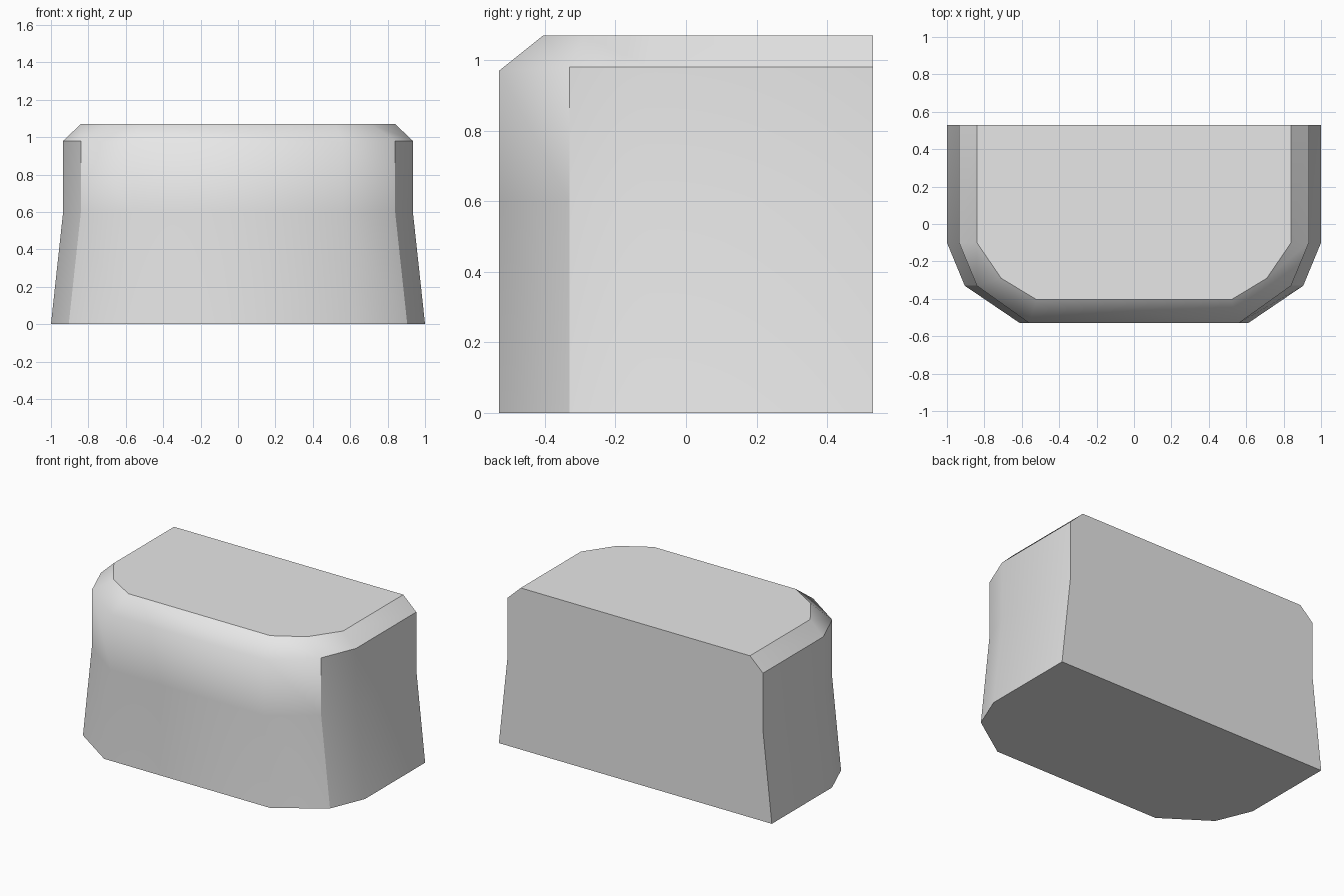
import bpy, bmesh

cube = bpy.data.objects.get("Cube")
if cube:
    bpy.data.objects.remove(cube, do_unlink=True)

grey = bpy.data.materials.new("light grey")
grey.use_nodes = True
grey.diffuse_color = (0.8, 0.8, 0.8, 1)
grey.node_tree.nodes["Principled BSDF"].inputs["Base Color"].default_value = (0.8, 0.8, 0.8, 1)

# Left half of each outline (x, y, z), from the back corner round to the front
BACK = 0.53
base = [(1.0, BACK, 0), (1.0, -0.10, 0), (0.905, -0.33, 0), (0.61, -0.53, 0)]
waist = [(0.935, BACK, 0.6), (0.935, -0.10, 0.6), (0.84, -0.33, 0.6), (0.56, -0.53, 0.6)]
shoulder = [(x, y, 0.97 if y < -0.5 else 0.98) for x, y, _ in waist]
rim = [(0.84, BACK, 1.07), (0.84, -0.10, 1.07), (0.71, -0.29, 1.07), (0.52, -0.405, 1.07)]

bm = bmesh.new()


def outline(half):
    mirrored = [(-x, y, z) for x, y, z in reversed(half)]
    return [bm.verts.new(p) for p in half + mirrored]


# Loft the walls and the bevelled shoulder
rings = [outline(half) for half in (base, waist, shoulder, rim)]
count = len(rings[0])
for low, high in zip(rings, rings[1:]):
    for i in range(count - 1):
        bm.faces.new((low[i], low[i + 1], high[i + 1], high[i]))

# Flat bottom, top and back
bm.faces.new(rings[0])
bm.faces.new(rings[-1])
bm.faces.new([r[0] for r in rings] + [r[-1] for r in reversed(rings)])
bmesh.ops.recalc_face_normals(bm, faces=bm.faces)

for face in bm.faces:
    face.smooth = True


def sharpen(a, b):
    bm.edges.get((a, b)).smooth = False


# Crisp borders of the flat caps, and of the two side panels
for ring in (rings[0], rings[-1]):
    for i in range(count):
        sharpen(ring[i], ring[(i + 1) % count])
for low, high in zip(rings, rings[1:]):
    for i in (0, count - 1):
        sharpen(low[i], high[i])
for low, high in zip(rings[:2], rings[1:3]):
    for i in (2, count - 3):
        sharpen(low[i], high[i])
for i in (0, 1, count - 3, count - 2):
    sharpen(rings[2][i], rings[2][i + 1])

mesh = bpy.data.meshes.new("bevelled_block")
bm.to_mesh(mesh)
bm.free()
mesh.materials.append(grey)
block = bpy.data.objects.new("bevelled_block", mesh)
bpy.context.collection.objects.link(block)
